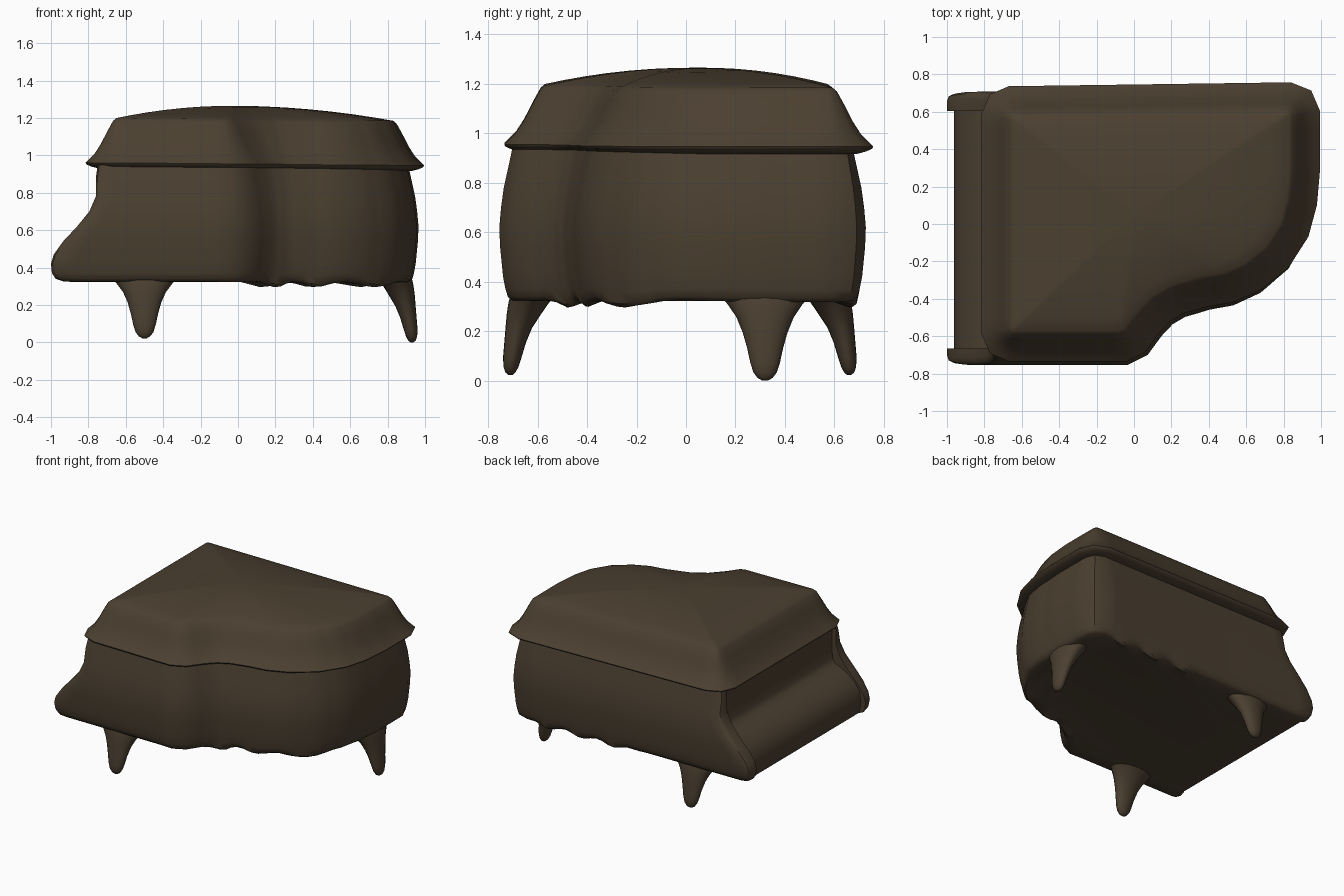
import bpy, bmesh, math
from mathutils import Vector

cube = bpy.data.objects.get("Cube")
if cube:
    bpy.data.objects.remove(cube, do_unlink=True)

brown = bpy.data.materials.new("dark brown wood")
brown.use_nodes = True
brown.diffuse_color = (0.07, 0.05, 0.03, 1)
brown.node_tree.nodes["Principled BSDF"].inputs["Base Color"].default_value = brown.diffuse_color


def clamp(v):
    return max(0.0, min(1.0, v))


def loft(name, rings, angle=40):
    """Skin closed rings of equal length and cap both ends."""
    bm = bmesh.new()
    loops = [[bm.verts.new(p) for p in ring] for ring in rings]
    n = len(loops[0])
    for a, b in zip(loops, loops[1:]):
        for i in range(n):
            j = (i + 1) % n
            bm.faces.new((a[i], a[j], b[j], b[i]))
    bm.faces.new(loops[0][::-1])
    bm.faces.new(loops[-1])
    bmesh.ops.recalc_face_normals(bm, faces=bm.faces[:])
    mesh = bpy.data.meshes.new(name)
    bm.to_mesh(mesh)
    bm.free()
    mesh.materials.append(brown)
    obj = bpy.data.objects.new(name, mesh)
    bpy.context.collection.objects.link(obj)
    smooth(obj, angle)
    return obj


def smooth(obj, angle):
    bpy.ops.object.select_all(action="DESELECT")
    obj.select_set(True)
    bpy.context.view_layer.objects.active = obj
    bpy.ops.object.shade_smooth_by_angle(angle=math.radians(angle))


def resample(points, step=0.05):
    out = []
    for i, p in enumerate(points):
        a, b = Vector(p), Vector(points[(i + 1) % len(points)])
        n = max(1, round((b - a).length / step))
        out += [a.lerp(b, k / n) for k in range(n)]
    return out


def miters(points):
    """Outward mitre vector at each point of a counter-clockwise outline."""
    out = []
    for i, p in enumerate(points):
        d1 = (p - points[i - 1]).normalized()
        d2 = (points[(i + 1) % len(points)] - p).normalized()
        n1, n2 = Vector((d1.y, -d1.x)), Vector((d2.y, -d2.x))
        out.append((n1 + n2) / (1 + n1.dot(n2)))
    return out


# Plan outline: straight front, curved flank, straight back
curve = [(-0.08, -0.57), (-0.05, -0.555), (0.005, -0.48), (0.09, -0.39), (0.2, -0.325),
         (0.36, -0.28), (0.48, -0.26), (0.585, -0.215), (0.70, -0.125), (0.78, 0.0),
         (0.815, 0.13), (0.83, 0.3), (0.83, 0.45), (0.829, 0.572), (0.823, 0.586), (0.808, 0.592)]


def outline(c):
    left = [(-0.65 + c, 0.572), (-0.65 + c * 0.3, 0.572 - c * 0.3), (-0.65, 0.572 - c),
            (-0.65, -0.57 + c), (-0.65 + c * 0.3, -0.57 + c * 0.3), (-0.65 + c, -0.57)]
    return resample(left + curve)


# Lid: flared skirt with a thin lip, then a shallow dome, tipped slightly to the flank
base = outline(0.015)
normals = miters(base)
skirt = [(0.10, 0.925), (0.135, 0.934), (0.16, 0.945), (0.165, 0.954), (0.147, 0.972), (0.115, 1.005),
         (0.083, 1.055), (0.05, 1.12), (0.018, 1.178), (0.0, 1.193)]
rings = [[(p.x + n.x * d, p.y + n.y * d, z - 0.01 * p.x) for p, n in zip(base, normals)] for d, z in skirt]
centre = Vector((0, 0.05))
for t in (0.88, 0.74, 0.6, 0.45, 0.3, 0.15, 0.04):
    z = 1.193 + 0.072 * (1 - t * t)
    rings.append([(q.x, q.y, z - 0.01 * q.x) for q in (centre.lerp(p, t) for p in base)])
loft("lid", rings)

# Case: bulging sides; the keyboard end sweeps outward towards the bottom
base = outline(0.03)
normals = miters(base)
case_rows = [(0.95, 0.13, -0.75), (0.88, 0.145, -0.76), (0.78, 0.167, -0.76), (0.70, 0.178, -0.795),
             (0.62, 0.185, -0.86), (0.54, 0.182, -0.935), (0.47, 0.175, -0.985), (0.42, 0.17, -1.0),
             (0.37, 0.16, -0.995), (0.34, 0.15, -0.975), (0.325, 0.13, -0.93)]


def case_point(p, n, z, bulge, end):
    d = bulge - 0.05 * clamp((p.y + 0.3) / 0.5)
    if p.x < -0.3:
        w = clamp((-0.3 - p.x) / 0.32)
        return p.x + w * (end + 0.65), p.y * (1 + d / 0.57), z
    # Gently scalloped lower edge on the curved flank
    wave = clamp((p.x + 0.1) / 0.15) * clamp((0.4 - z) / 0.06)
    return p.x + n.x * d, p.y + n.y * d, z - wave * 0.015 * (1 - math.cos(24 * p.x))


rings = [[case_point(p, n, *row) for p, n in zip(base, normals)] for row in case_rows]
rings.append([(x * 0.88, y * 0.88, 0.322) for x, y, z in rings[-1]])
case = loft("case", rings)

# Keyboard recess between the two cheeks
recess = [(-0.73, 1.0), (-0.725, 0.80), (-0.73, 0.68), (-0.75, 0.645), (-0.80, 0.625), (-0.86, 0.59),
          (-0.915, 0.545), (-0.95, 0.49), (-0.963, 0.42), (-0.955, 0.36), (-0.93, 0.28), (-1.1, 0.28), (-1.1, 1.0)]
cutter = loft("recess_cutter", [[(x, y, z) for x, z in recess] for y in (-0.665, 0.605)])
cutter.hide_render = True
mod = case.modifiers.new("keyboard_recess", "BOOLEAN")
mod.operation = "DIFFERENCE"
mod.solver = "EXACT"
mod.object = cutter
bpy.context.view_layer.objects.active = case
bpy.ops.object.modifier_apply(modifier=mod.name)
bpy.data.objects.remove(cutter, do_unlink=True)
smooth(case, 40)

# Legs: height, half width along the edge, depth, outer-face shift
leg_rows = [(0.44, 0.24, 0.24, -0.045), (0.35, 0.185, 0.19, -0.022), (0.31, 0.15, 0.165, -0.012),
            (0.26, 0.115, 0.14, -0.005), (0.20, 0.09, 0.108, 0), (0.14, 0.073, 0.088, 0.005),
            (0.08, 0.06, 0.075, 0.01), (0.04, 0.047, 0.06, 0.008), (0.018, 0.03, 0.04, 0),
            (0.008, 0.012, 0.016, -0.012)]


def leg(name, x, y, direction, lift):
    out = Vector(direction)
    side = Vector((-out.y, out.x))
    rings = []
    for z, half, depth, shift in leg_rows:
        ring = []
        for k in range(20):
            a = math.tau * k / 20
            q = Vector((x, y)) + out * (shift - depth / 2 + math.cos(a) * depth / 2) + side * math.sin(a) * half
            ring.append((q.x, q.y, z + lift * clamp((0.4 - z) / 0.2)))
        rings.append(ring)
    loft(name, rings, 60)


leg("front_leg", -0.5, -0.73, (0, -1), 0.014)
leg("back_leg", -0.5, 0.68, (0, 1), 0.014)
leg("flank_leg", 0.95, 0.32, (1, 0), -0.008)
